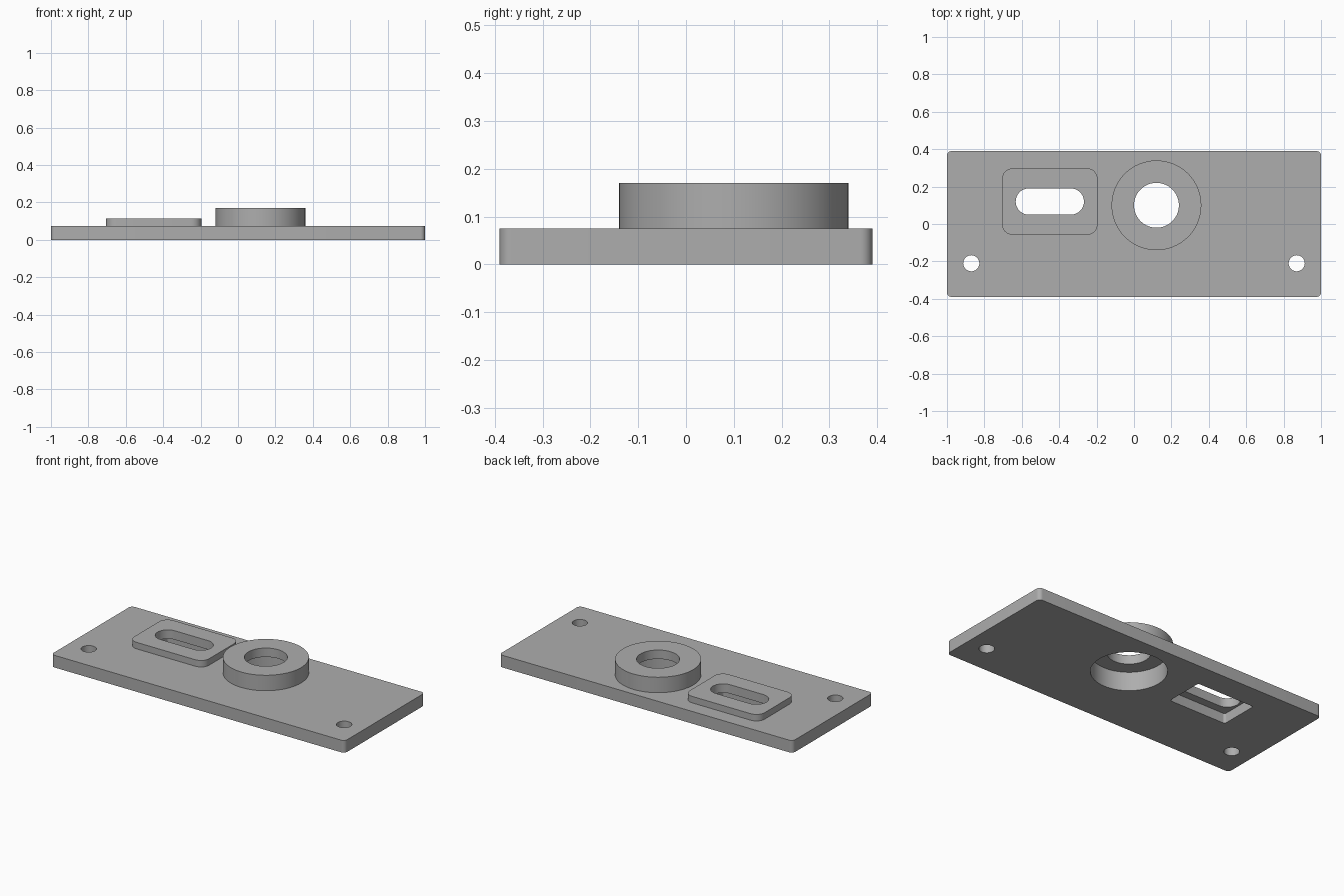
import bpy
import bmesh
import math

if "Cube" in bpy.data.objects:
    bpy.data.objects.remove(bpy.data.objects["Cube"], do_unlink=True)

GREY = (0.42, 0.42, 0.42, 1)
metal = bpy.data.materials.new("plain grey")
metal.use_nodes = True
metal.diffuse_color = GREY
metal.node_tree.nodes["Principled BSDF"].inputs["Base Color"].default_value = GREY


def rounded_prism(name, centre, size, radius, z0, z1, steps=8):
    """Extrude a rounded rectangle; radius = half size gives a slot or circle."""
    cx, cy = centre
    w, d = size[0] / 2 - radius, size[1] / 2 - radius
    bm = bmesh.new()
    corners = [(w, d), (-w, d), (-w, -d), (w, -d)]
    for i, (px, py) in enumerate(corners):
        for k in range(steps + 1):
            a = (i + k / steps) * math.pi / 2
            bm.verts.new((cx + px + radius * math.cos(a),
                          cy + py + radius * math.sin(a), z0))
    bmesh.ops.remove_doubles(bm, verts=bm.verts, dist=0.0001)
    bm.verts.ensure_lookup_table()
    face = bm.faces.new(bm.verts)
    top = bmesh.ops.extrude_face_region(bm, geom=[face])["geom"]
    bmesh.ops.translate(bm, vec=(0, 0, z1 - z0),
                        verts=[v for v in top if isinstance(v, bmesh.types.BMVert)])
    bmesh.ops.recalc_face_normals(bm, faces=bm.faces)
    mesh = bpy.data.meshes.new(name)
    bm.to_mesh(mesh)
    bm.free()
    obj = bpy.data.objects.new(name, mesh)
    bpy.context.collection.objects.link(obj)
    mesh.materials.append(metal)
    return obj


def cylinder(name, centre, radius, z0, z1):
    return rounded_prism(name, centre, (radius * 2, radius * 2), radius, z0, z1, 16)


def combine(target, tool, operation):
    mod = target.modifiers.new(tool.name, "BOOLEAN")
    mod.operation = operation
    mod.solver = "EXACT"
    mod.object = tool
    bpy.context.view_layer.objects.active = target
    bpy.ops.object.modifier_apply(modifier=mod.name)
    bpy.data.objects.remove(tool, do_unlink=True)


boss = (0.12, 0.10)
pad = (-0.45, 0.12)

# Base plate with the round boss and the raised pad fused on top
plate = rounded_prism("mounting_plate", (0, 0), (2, 0.78), 0.025, 0, 0.075)
combine(plate, cylinder("round_boss", boss, 0.24, 0.03, 0.17), "UNION")
combine(plate, rounded_prism("raised_pad", pad, (0.51, 0.355), 0.055, 0.03, 0.115), "UNION")

# Stepped bore: wide from below, narrow through the top
combine(plate, cylinder("wide_bore", boss, 0.21, -0.1, 0.115), "DIFFERENCE")
combine(plate, cylinder("narrow_bore", boss, 0.12, 0.05, 0.3), "DIFFERENCE")

# Slot with a rectangular pocket below
combine(plate, rounded_prism("slot_pocket", pad, (0.39, 0.24), 0.015, -0.1, 0.06), "DIFFERENCE")
combine(plate, rounded_prism("slot", pad, (0.365, 0.14), 0.07, 0.03, 0.3, 12), "DIFFERENCE")

# Screw holes
for side in (-1, 1):
    combine(plate, cylinder("screw_hole", (side * 0.87, -0.21), 0.043, -0.1, 0.3), "DIFFERENCE")

# Smooth curved walls, sharp rims
bpy.ops.object.select_all(action="DESELECT")
plate.select_set(True)
bpy.context.view_layer.objects.active = plate
bpy.ops.object.shade_smooth_by_angle(angle=math.radians(30))
